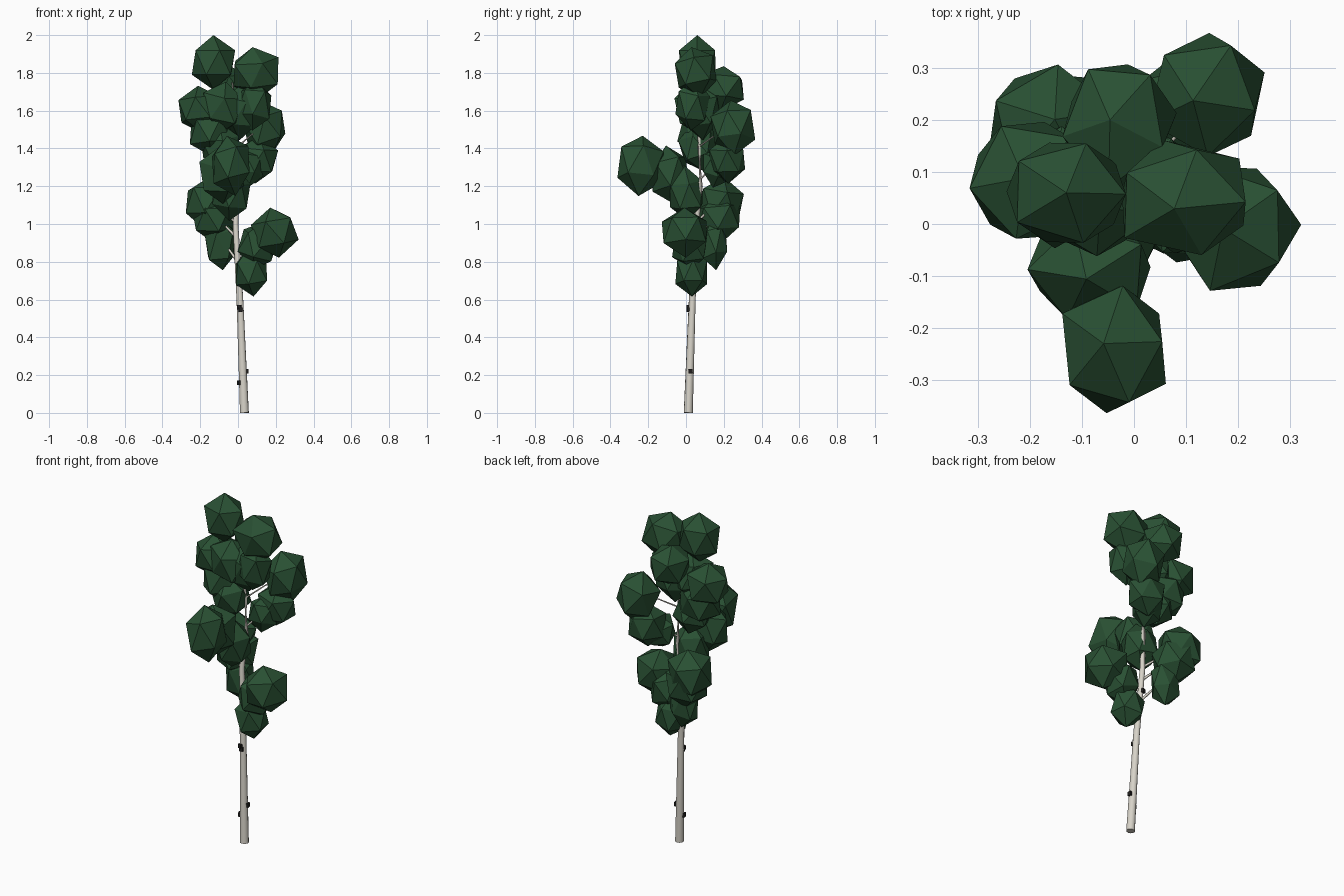
import bpy
import bmesh
import math
import random
from mathutils import Vector, Matrix, Euler

random.seed(4)

default_cube = bpy.data.objects.get("Cube")
if default_cube:
    bpy.data.objects.remove(default_cube, do_unlink=True)


def make_material(name, colour):
    material = bpy.data.materials.new(name)
    material.use_nodes = True
    rgba = (*colour, 1.0)
    material.diffuse_color = rgba
    shader = material.node_tree.nodes["Principled BSDF"]
    shader.inputs["Base Color"].default_value = rgba
    shader.inputs["Roughness"].default_value = 0.9
    return material


leaf_green = make_material("leaf green", (0.022, 0.08, 0.033))
pale_bark = make_material("pale bark", (0.68, 0.65, 0.58))
dark_bark = make_material("dark bark", (0.015, 0.014, 0.013))


def finish(name, bm, material):
    bmesh.ops.recalc_face_normals(bm, faces=bm.faces)
    mesh = bpy.data.meshes.new(name)
    bm.to_mesh(mesh)
    bm.free()
    mesh.materials.append(material)
    obj = bpy.data.objects.new(name, mesh)
    bpy.context.collection.objects.link(obj)


def tube(name, points, radii, sides, material):
    """Tapered tube through points, smooth along its sides, with flat caps."""
    bm = bmesh.new()
    rings = []
    for i, point in enumerate(points):
        before, after = points[max(i - 1, 0)], points[min(i + 1, len(points) - 1)]
        turn = (after - before).to_track_quat("Z", "Y")
        ring = []
        for k in range(sides):
            angle = math.tau * k / sides
            offset = Vector((math.cos(angle), math.sin(angle), 0)) * radii[i]
            ring.append(bm.verts.new(point + turn @ offset))
        rings.append(ring)
    for low, high in zip(rings, rings[1:]):
        for k in range(sides):
            n = (k + 1) % sides
            bm.faces.new((low[k], low[n], high[n], high[k])).smooth = True
    for cap in (rings[0][::-1], rings[-1]):
        for edge in bm.faces.new(cap).edges:
            edge.smooth = False
    finish(name, bm, material)


# Trunk: slender, leaning and tapering
trunk_path = [Vector(p) for p in (
    (0.034, 0.012, 0), (0.01, 0.033, 0.6), (-0.013, 0.055, 1),
    (0.0, 0.078, 1.2), (0.0, 0.07, 1.4), (-0.03, 0.06, 1.75))]
trunk_radii = (0.024, 0.018, 0.015, 0.011, 0.009, 0.004)
tube("trunk", trunk_path, trunk_radii, 10, pale_bark)


def trunk_at(z):
    """Centre and radius of the trunk at a height."""
    for i in range(len(trunk_path) - 1):
        low, high = trunk_path[i], trunk_path[i + 1]
        if z <= high.z:
            t = (z - low.z) / (high.z - low.z)
            radius = trunk_radii[i] * (1 - t) + trunk_radii[i + 1] * t
            return low.lerp(high, t), radius
    return trunk_path[-1], trunk_radii[-1]


# Bark knots: height and direction in degrees
for z, degrees in ((0.16, 200), (0.22, 10), (0.545, 275), (0.56, 255), (0.86, 110)):
    centre, radius = trunk_at(z)
    angle = math.radians(degrees)
    out = Vector((math.cos(angle), math.sin(angle), 0))
    bm = bmesh.new()
    bmesh.ops.create_cube(bm, size=1, matrix=(
        Matrix.Translation(centre + out * radius)
        @ Matrix.Rotation(angle, 4, "Z")
        @ Matrix.Diagonal((0.016, 0.021, 0.024, 1))))
    finish("bark_knot", bm, dark_bark)

# Foliage clumps: centre, then half width, depth and height, from the crown down
clumps = (
    (-0.13, 0.06, 1.855, 0.128, 0.112, 0.145),
    (0.093, 0.05, 1.805, 0.142, 0.12, 0.14),
    (-0.03, 0.19, 1.72, 0.115, 0.135, 0.122),
    (0.085, 0.035, 1.63, 0.1, 0.1, 0.145),
    (-0.2, 0.08, 1.61, 0.13, 0.13, 0.13),
    (-0.08, 0.05, 1.62, 0.125, 0.12, 0.14),
    (0.02, 0.075, 1.6, 0.125, 0.12, 0.15),
    (0.143, 0.245, 1.51, 0.125, 0.125, 0.15),
    (-0.145, 0.075, 1.49, 0.125, 0.125, 0.135),
    (-0.09, 0.065, 1.41, 0.115, 0.105, 0.125),
    (0.1, 0.22, 1.34, 0.115, 0.105, 0.125),
    (0.05, 0.165, 1.3, 0.09, 0.09, 0.105),
    (-0.037, -0.24, 1.315, 0.116, 0.13, 0.165),
    (-0.085, -0.085, 1.265, 0.13, 0.115, 0.155),
    (-0.035, 0.0, 1.16, 0.11, 0.105, 0.145),
    (-0.16, 0.185, 1.11, 0.135, 0.128, 0.15),
    (-0.13, 0.175, 1.03, 0.125, 0.13, 0.13),
    (-0.09, 0.15, 0.9, 0.095, 0.075, 0.15),
    (0.193, -0.005, 0.957, 0.135, 0.135, 0.14),
    (0.105, 0.02, 0.885, 0.105, 0.105, 0.125),
    (0.07, 0.03, 0.745, 0.1, 0.095, 0.125))

for i, (x, y, z, width, depth, height) in enumerate(clumps):
    centre = Vector((x, y, z))
    # The top clump stands upright; the others tilt and are uneven
    uneven = min(i, 1)
    tilt = 0.2 * uneven
    turn = Euler((random.uniform(-tilt, tilt), random.uniform(-tilt, tilt),
                  random.uniform(0, math.tau)))
    bm = bmesh.new()
    bmesh.ops.create_icosphere(bm, subdivisions=1, radius=1,
                               matrix=turn.to_matrix().to_4x4())
    size = Matrix.Diagonal((width, depth, height))
    for vert in bm.verts:
        bump = 1 + random.uniform(-0.06, 0.06) * uneven
        vert.co = centre + size @ vert.co * bump
    finish("foliage_clump", bm, leaf_green)

    # Branch rising from the trunk into each clump that stands clear of it
    start, radius = trunk_at(z - 0.1)
    if (start - centre).xy.length > 0.12:
        middle = start.lerp(centre, 0.5) + Vector((0, 0, 0.012))
        thick = radius * 0.5
        tube("branch", [start, middle, centre],
             (thick, thick * 0.75, thick * 0.45), 6, pale_bark)
